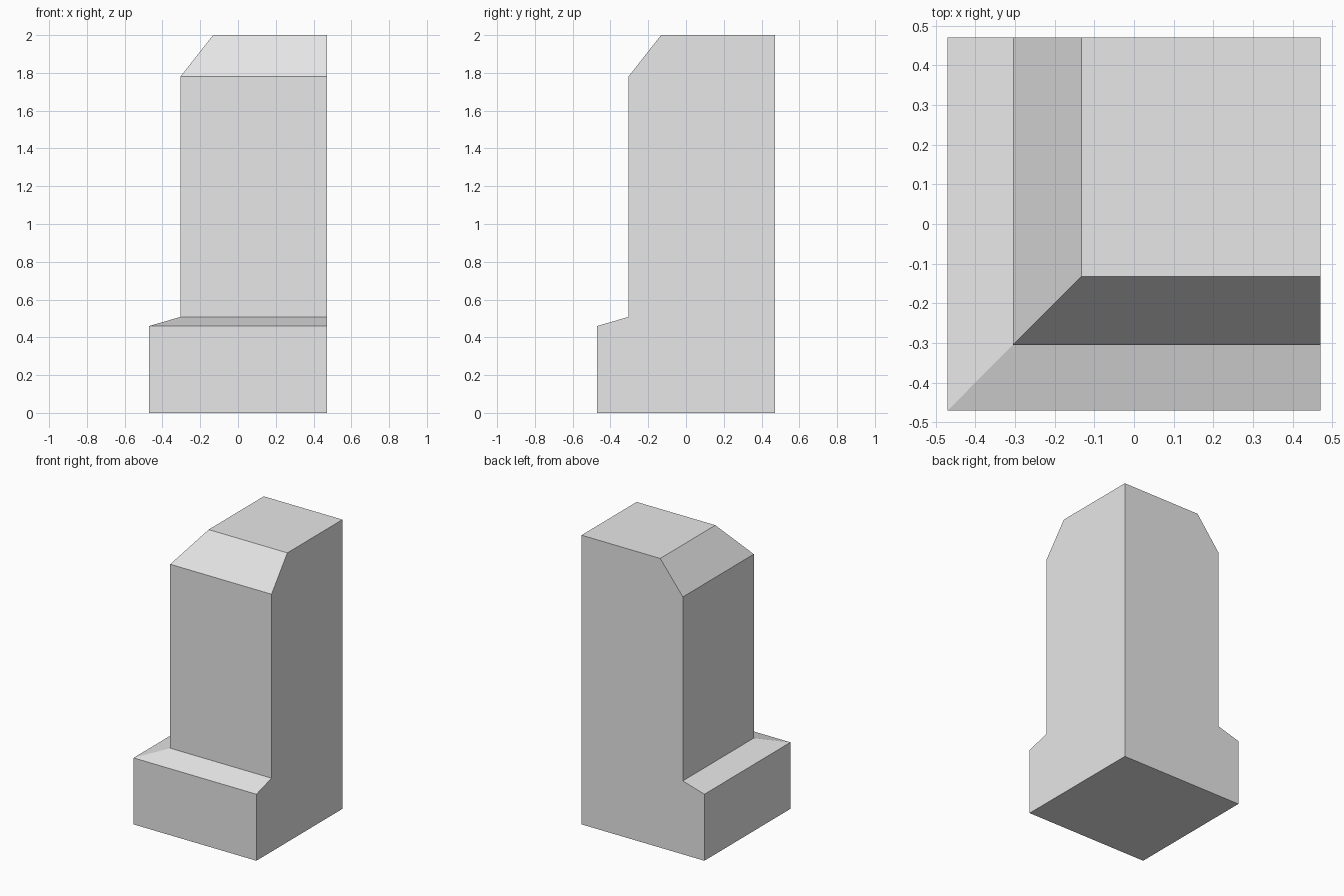
import bpy
import bmesh

cube = bpy.data.objects.get("Cube")
if cube:
    bpy.data.objects.remove(cube, do_unlink=True)

# Plain grey stone
grey = bpy.data.materials.new("light_grey")
grey.use_nodes = True
grey.diffuse_color = (0.8, 0.8, 0.8, 1)
grey.node_tree.nodes["Principled BSDF"].inputs["Base Color"].default_value = (0.8, 0.8, 0.8, 1)

# Corner pillar: square sections sharing the flat back and left sides,
# with the front and right sides stepping along this profile (offset, height)
FLAT = 0.47
PROFILE = [(-FLAT, 0), (-FLAT, 0.46), (-0.305, 0.508), (-0.305, 1.78), (-0.132, 2)]

bm = bmesh.new()
rings = []
for o, z in PROFILE:
    corners = [(o, o), (FLAT, o), (FLAT, FLAT), (o, FLAT)]
    rings.append([bm.verts.new((x, y, z)) for x, y in corners])

for low, high in zip(rings, rings[1:]):
    for i in range(4):
        j = (i + 1) % 4
        bm.faces.new((low[i], low[j], high[j], high[i]))
bm.faces.new(reversed(rings[0]))
bm.faces.new(rings[-1])

# Merge the coplanar strips on the two flat sides
bmesh.ops.dissolve_limit(bm, angle_limit=0.01, verts=bm.verts[:], edges=bm.edges[:])
bmesh.ops.recalc_face_normals(bm, faces=bm.faces[:])

mesh = bpy.data.meshes.new("corner_pillar")
bm.to_mesh(mesh)
bm.free()
mesh.materials.append(grey)
pillar = bpy.data.objects.new("corner_pillar", mesh)
bpy.context.collection.objects.link(pillar)
